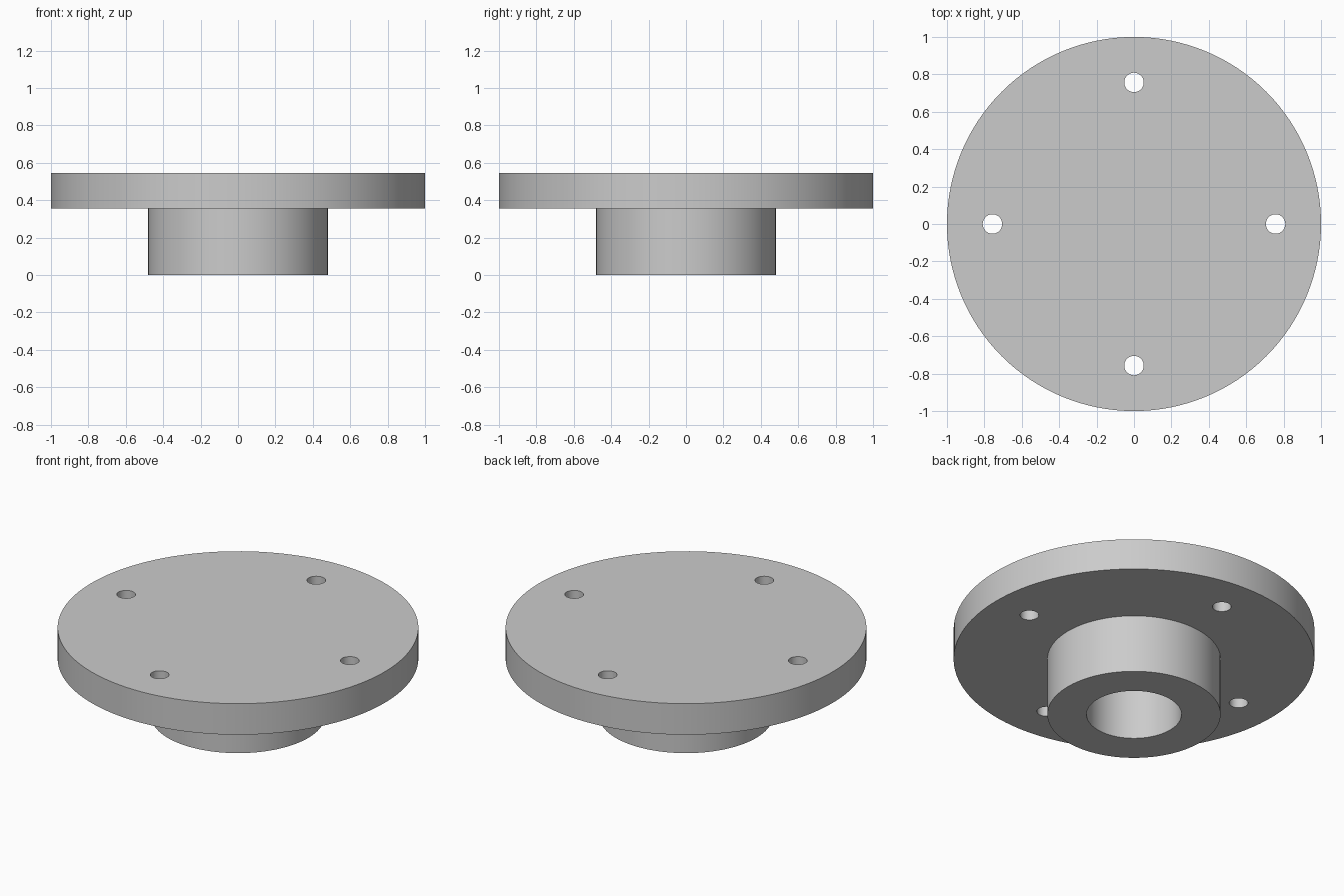
import bpy, bmesh, math
from mathutils import Vector

cube = bpy.data.objects.get("Cube")
if cube:
    bpy.data.objects.remove(cube, do_unlink=True)

GREY = (0.6, 0.6, 0.6, 1)
HUB_TOP, TOP = 0.355, 0.545
HUB_R, BORE_R = 0.48, 0.263
HOLE_R, HOLE_CIRCLE = 0.052, 0.757

mat = bpy.data.materials.new("grey_metal")
mat.use_nodes = True
mat.diffuse_color = GREY
mat.node_tree.nodes["Principled BSDF"].inputs["Base Color"].default_value = GREY


def lathe(name, profile, steps):
    """Spin an (r, z) profile about the z axis."""
    bm = bmesh.new()
    verts = [bm.verts.new((r, 0, z)) for r, z in profile]
    edges = [bm.edges.new(pair) for pair in zip(verts, verts[1:])]
    bmesh.ops.spin(bm, geom=verts + edges, cent=(0, 0, 0), axis=(0, 0, 1),
                   angle=math.tau, steps=steps, use_duplicate=False)
    bmesh.ops.remove_doubles(bm, verts=bm.verts, dist=1e-5)
    bmesh.ops.recalc_face_normals(bm, faces=bm.faces)
    mesh = bpy.data.meshes.new(name)
    bm.to_mesh(mesh)
    bm.free()
    obj = bpy.data.objects.new(name, mesh)
    bpy.context.collection.objects.link(obj)
    mesh.materials.append(mat)
    return obj


# Flange disc and hollow hub as one turned part
flange = lathe("flange_with_hub", [
    (0, HUB_TOP), (BORE_R, HUB_TOP), (BORE_R, 0), (HUB_R, 0),
    (HUB_R, HUB_TOP), (1, HUB_TOP), (1, TOP), (0, TOP)], 128)

# Four bolt holes
bm = bmesh.new()
for i in range(4):
    a = i * math.pi / 2
    ring = bmesh.ops.create_cone(bm, cap_ends=True, segments=40, radius1=HOLE_R,
                                 radius2=HOLE_R, depth=0.4)
    bmesh.ops.translate(bm, verts=ring["verts"], vec=Vector(
        (HOLE_CIRCLE * math.cos(a), HOLE_CIRCLE * math.sin(a), (HUB_TOP + TOP) / 2)))
mesh = bpy.data.meshes.new("bolt_hole_cutter")
bm.to_mesh(mesh)
bm.free()
mesh.materials.append(mat)
cutter = bpy.data.objects.new("bolt_hole_cutter", mesh)
bpy.context.collection.objects.link(cutter)

cut = flange.modifiers.new("bolt_holes", 'BOOLEAN')
cut.operation, cut.solver, cut.object = 'DIFFERENCE', 'EXACT', cutter
bpy.ops.object.select_all(action='DESELECT')
flange.select_set(True)
bpy.context.view_layer.objects.active = flange
bpy.ops.object.modifier_apply(modifier=cut.name)
bpy.data.objects.remove(cutter, do_unlink=True)

# Smooth round walls, sharp rims
bpy.ops.object.shade_smooth_by_angle(angle=math.radians(30))
